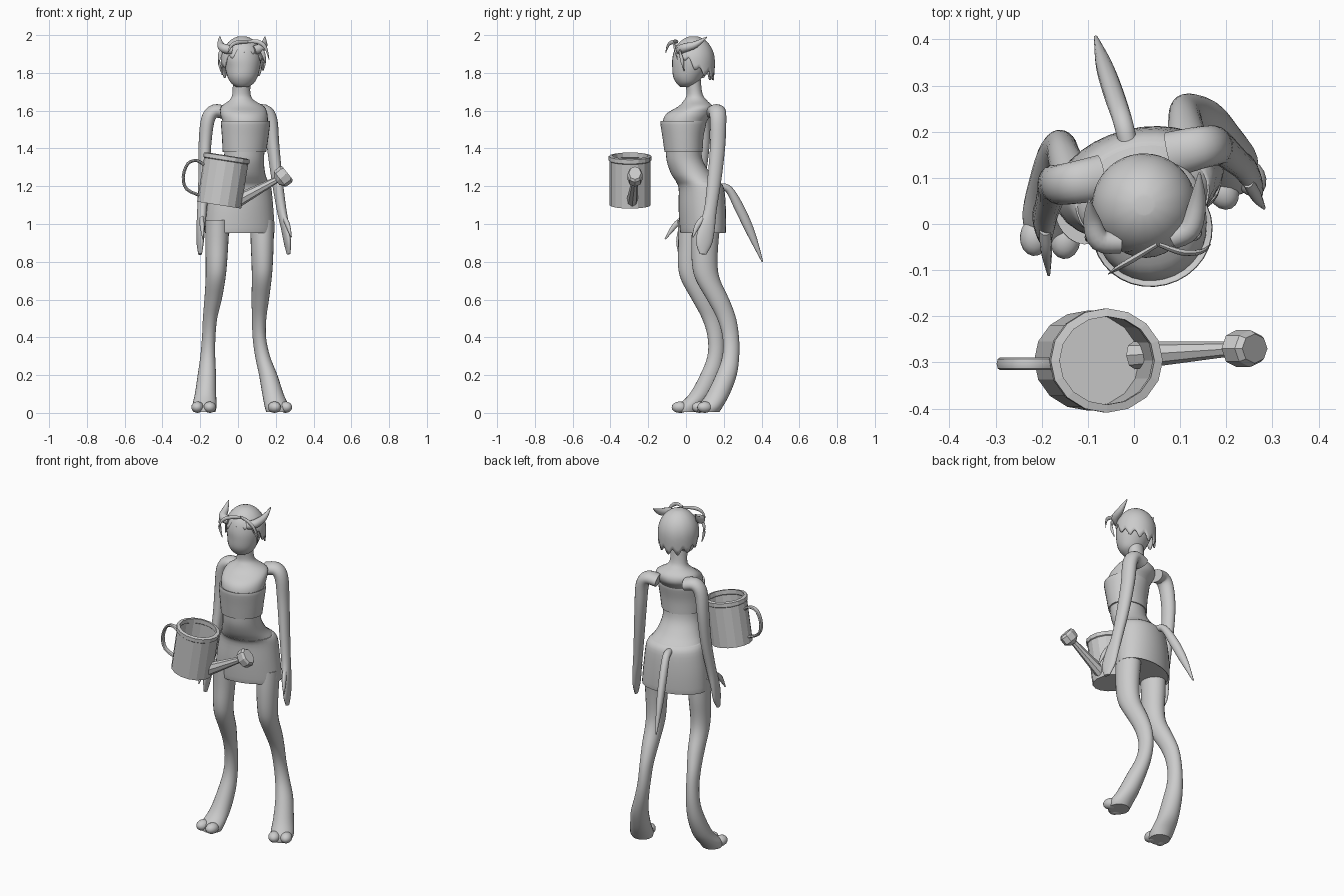
import bpy, bmesh, math
from mathutils import Vector, Matrix

YAW = math.radians(14)                       # the body is turned a little
SIDE = Vector((math.cos(YAW), math.sin(YAW), 0))
FRONT = Vector((math.sin(YAW), -math.cos(YAW), 0))
UP = Vector((0, 0, 1))

grey = bpy.data.materials.new("plain grey")
grey.diffuse_color = (0.6, 0.6, 0.6, 1)


def finish(bm, name, angle=50):
    bmesh.ops.recalc_face_normals(bm, faces=bm.faces)
    me = bpy.data.meshes.new(name)
    bm.to_mesh(me)
    bm.free()
    me.materials.append(grey)
    for p in me.polygons:
        p.use_smooth = angle > 0
    if angle > 0:
        me.set_sharp_from_angle(angle=math.radians(angle))
    ob = bpy.data.objects.new(name, me)
    bpy.context.collection.objects.link(ob)
    return ob


def spline(pts, steps):
    """Catmull-Rom through rows of (x, y, z, a, b)."""
    out = []
    for i in range(len(pts) - 1):
        p0, p1, p2, p3 = pts[max(i - 1, 0)], pts[i], pts[i + 1], pts[min(i + 2, len(pts) - 1)]
        for s in range(steps):
            t = s / steps
            out.append([0.5 * (2 * b + (c - a) * t + (2 * a - 5 * b + 4 * c - d) * t * t
                               + (3 * b - a - 3 * c + d) * t ** 3)
                        for a, b, c, d in zip(p0, p1, p2, p3)])
    out.append(list(pts[-1]))
    return out


def tube(name, pts, ref=SIDE, flat=False, n=20, steps=4, caps=True, angle=50):
    """Sweep an ellipse (a along ref, b across) through the points."""
    rows = spline(pts, steps)
    bm = bmesh.new()
    rings = []
    for i, r in enumerate(rows):
        p = Vector(r[:3])
        t = UP
        if not flat:
            t = (Vector(rows[min(i + 1, len(rows) - 1)][:3]) - Vector(rows[max(i - 1, 0)][:3])).normalized()
        u = (ref - t * ref.dot(t)).normalized()
        v = t.cross(u)
        rings.append([bm.verts.new(p + u * r[3] * math.cos(k * math.tau / n) + v * r[4] * math.sin(k * math.tau / n))
                      for k in range(n)])
    for A, B in zip(rings, rings[1:]):
        for k in range(n):
            bm.faces.new((A[k], A[(k + 1) % n], B[(k + 1) % n], B[k]))
    if caps:
        bm.faces.new(rings[0])
        bm.faces.new(rings[-1])
    return finish(bm, name, angle)


def ball(name, loc, size, yaw=0):
    bm = bmesh.new()
    m = Matrix.Translation(loc) @ Matrix.Rotation(yaw, 4, 'Z') @ Matrix.Diagonal((*size, 1))
    bmesh.ops.create_uvsphere(bm, u_segments=16, v_segments=10, radius=1, matrix=m)
    return finish(bm, name)


# torso with neck
tube("torso", [
    (.01, .09, .97, .178, .108), (.01, .085, 1.08, .172, .115), (.015, .08, 1.19, .158, .112),
    (.022, .03, 1.26, .125, .105), (.03, -.005, 1.33, .108, .096), (.035, -.014, 1.4, .108, .094),
    (.038, -.016, 1.48, .115, .102), (.038, -.008, 1.54, .12, .115), (.03, .02, 1.585, .125, .122),
    (.025, .05, 1.622, .115, .09), (.02, .05, 1.655, .066, .06), (.018, .045, 1.69, .048, .042),
    (.02, .035, 1.77, .048, .042)], flat=True, n=32)

# strapless top and skirt as thin shells
tube("top", [(.034, -.013, 1.38, .116, .1), (.038, -.016, 1.46, .124, .108), (.04, -.014, 1.54, .131, .122),
             (.04, -.012, 1.541, .12, .112)], flat=True, n=32)
tube("skirt", [(.01, .09, .96, .18, .108), (.01, .09, .961, .188, .116), (.01, .086, 1.08, .18, .121),
               (.015, .081, 1.19, .164, .117), (.018, .06, 1.225, .147, .113)],
     flat=True, n=32)

# head
tube("head", [(.022, 0, 1.725, .03, .03), (.024, .005, 1.745, .06, .055), (.024, .01, 1.78, .08, .078),
              (.024, .025, 1.83, .093, .098), (.022, .03, 1.88, .1, .102), (.022, .038, 1.93, .092, .096),
              (.022, .04, 1.965, .065, .068), (.022, .04, 1.985, .02, .02)], flat=True, n=28)

# hair cap with a ragged hem
bm = bmesh.new()
N, M = 96, 12
cols = []
for k in range(N):
    th = k * math.tau / N
    d = SIDE * math.cos(th) + FRONT * math.sin(th)
    f = math.sin(th)
    hem = 1.83 + (.11 if f > 0 else .035) * f - .035 * abs(math.sin(6 * th + .4)) ** 2
    col = []
    for j in range(M):
        z = hem + (1.993 - hem) * math.sin(j / (M - 1) * math.pi / 2)
        h = (z - 1.86) / (.135 if z > 1.86 else .3)
        r = .113 * math.sqrt(max(1 - h * h, 0))
        col.append(bm.verts.new(Vector((.022, .04, z)) + d * r))
    cols.append(col)
for k in range(N):
    A, B = cols[k], cols[(k + 1) % N]
    for j in range(M - 1):
        bm.faces.new((A[j], B[j], B[j + 1], A[j + 1]))
bm.faces.new([c[-1] for c in cols])
hair = finish(bm, "hair")
mod = hair.modifiers.new("thickness", 'SOLIDIFY')
mod.thickness = .008

# loose strands
strands = [
    [(.05, -.045, 1.965), (0, -.075, 1.962), (-.035, -.095, 1.945), (-.055, -.108, 1.905)],
    [(.055, -.045, 1.965), (.105, -.062, 1.965), (.145, -.06, 1.935), (.165, -.045, 1.87)],
    [(-.06, -.03, 1.935), (-.09, -.035, 1.91), (-.1, -.03, 1.86), (-.088, -.025, 1.8)],
    [(.1, -.02, 1.94), (.13, -.03, 1.91), (.142, -.02, 1.86), (.132, -.01, 1.81)],
]
for s in strands:
    tube("hair_strand", [(*p, w, w * .6) for p, w in zip(s, (.008, .011, .009, .002))], UP, n=8)

# horns
horns = {"left_horn": [(-.03, -.04, 1.92), (-.075, -.035, 1.93), (-.092, .01, 1.95), (-.097, .05, 1.992)],
         "right_horn": [(.085, -.03, 1.92), (.122, -.01, 1.932), (.138, .05, 1.95), (.142, .11, 1.99)]}
for name, path in horns.items():
    tube(name, [(*p, w, w) for p, w in zip(path, (.024, .024, .018, .003))], UP, n=12)

# arms with flat hands and thumbs
arm_r = [(.05, .035), (.046, .036), (.044, .036), (.041, .033), (.038, .029), (.034, .025), (.044, .021),
         (.044, .016), (.018, .009)]
left = [(-.07, .1, 1.59), (-.125, .09, 1.597), (-.16, .085, 1.55), (-.175, .085, 1.42), (-.18, .065, 1.25),
        (-.19, .03, 1.08), (-.197, .005, .98), (-.2, -.01, .9), (-.2, -.025, .84)]
right = [(.08, .15, 1.59), (.14, .165, 1.597), (.172, .17, 1.55), (.185, .168, 1.42), (.205, .152, 1.25),
         (.23, .13, 1.08), (.25, .11, .98), (.262, .095, .9), (.268, .09, .84)]
for side, path in (("left", left), ("right", right)):
    tube(side + "_arm", [(*p, *r) for p, r in zip(path, arm_r)], FRONT, n=20)
thumbs = {"left_thumb": [(-.193, -.015, 1.03), (-.19, -.06, .99), (-.185, -.11, .92)],
          "right_thumb": [(.248, .09, 1.03), (.265, .06, .99), (.282, .035, .93)]}
for name, path in thumbs.items():
    tube(name, [(*p, w, w * .8) for p, w in zip(path, (.015, .015, .004))], FRONT, n=10)

# legs bent at the knee, widening into hooves
leg_z = (1.02, .9, .78, .7, .6, .5, .4, .3, .2, .1, .035, .004)
leg_r = [(.062, .075), (.06, .072), (.055, .068), (.051, .065), (.045, .06), (.037, .051), (.035, .044),
         (.039, .045), (.048, .056), (.056, .062), (.064, .066), (.057, .058)]
left_xy = [(-.11, .03), (-.112, .03), (-.115, .025), (-.12, .04), (-.132, .09), (-.148, .135), (-.155, .158),
           (-.16, .158), (-.165, .13), (-.172, .08), (-.178, .02), (-.178, .005)]
right_xy = [(.128, .11), (.128, .1), (.128, .1), (.125, .118), (.118, .17), (.112, .215), (.113, .237),
            (.13, .237), (.16, .213), (.185, .17), (.205, .13), (.207, .118)]
for side, xy, ang in (("left", left_xy, -.1), ("right", right_xy, .45)):
    tube(side + "_leg", [(*p, z, *r) for p, z, r in zip(xy, leg_z, leg_r)], flat=True, n=24)
    toe = Vector((math.sin(ang), -math.cos(ang), 0))
    across = Vector((math.cos(ang), math.sin(ang), 0))
    for s in (-1, 1):
        c = Vector((*xy[-1], .03)) + toe * .036 + across * s * .033
        ball(side + "_hoof_toe", c, (.033, .042, .03), ang)

# tail
tube("tail", [(-.012, .17, 1.195, .02, .02), (-.025, .225, 1.185, .021, .02), (-.045, .285, 1.08, .022, .026),
              (-.065, .345, .95, .018, .022), (-.083, .405, .8, .004, .004)], SIDE, n=14)

# watering can body: turned profile, oval and tilted
profile = [(0, 0), (.118, 0), (.118, .236), (.123, .24), (.123, .262), (.104, .266), (.104, .24), (.11, .235),
           (.11, .015), (0, .015)]
bm = bmesh.new()
vs = [bm.verts.new((r, 0, z)) for r, z in profile]
es = [bm.edges.new(e) for e in zip(vs, vs[1:])]
bmesh.ops.spin(bm, geom=vs + es, cent=(0, 0, 0), axis=(0, 0, 1), angle=math.tau, steps=16, use_duplicate=False)
bmesh.ops.remove_doubles(bm, verts=bm.verts, dist=1e-5)
bm.transform(Matrix.Translation((-.1, -.296, 1.1)) @ Matrix.Rotation(math.radians(9), 4, 'Y')
             @ Matrix.Diagonal((1, .92, 1, 1)))
finish(bm, "can_body", 0)

# can handle, spout and sprinkler head
Y = Vector((0, 1, 0))
tube("can_handle", [(x, -.303, z, .014, .008) for x, z in
                    ((-.165, 1.3), (-.215, 1.335), (-.265, 1.32), (-.29, 1.25), (-.272, 1.185), (-.2, 1.15))],
     Y, n=8, steps=3, angle=30)
tube("can_spout", [(-.0, -.285, 1.125, .03, .036), (.225, -.27, 1.245, .015, .015)], Y, n=8, steps=1, angle=30)
tube("can_sprinkler", [(.205, -.27, 1.225, .018, .022), (.222, -.27, 1.238, .04, .052),
                       (.252, -.27, 1.262, .04, .054), (.262, -.27, 1.27, .032, .044)],
     Y, n=8, steps=1, angle=0)
